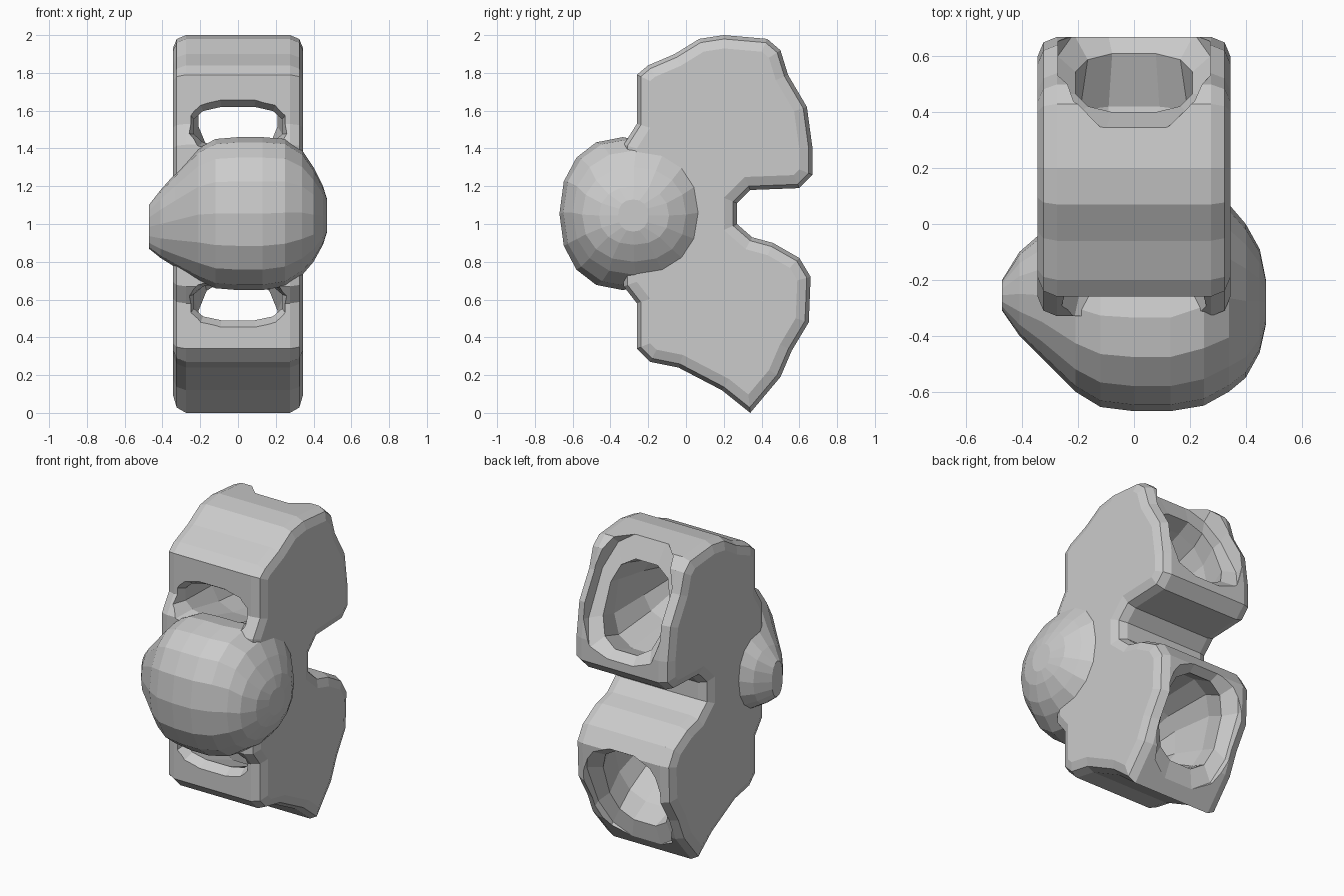
import bpy, bmesh
from math import cos, sin, pi, copysign

if "Cube" in bpy.data.objects:
    bpy.data.objects.remove(bpy.data.objects["Cube"])


def loft(name, rings, bevel=0):
    """Skin a list of equal-length point rings, cap both ends, round the cap rims."""
    bm = bmesh.new()
    vs = [[bm.verts.new(p) for p in r] for r in rings]
    n = len(vs[0])
    for a, b in zip(vs, vs[1:]):
        for i in range(n):
            j = (i + 1) % n
            bm.faces.new((a[i], a[j], b[j], b[i]))
    caps = [bm.faces.new(vs[0]), bm.faces.new(vs[-1])]
    bmesh.ops.recalc_face_normals(bm, faces=bm.faces)
    if bevel:
        rim = [e for f in caps for e in f.edges]
        bmesh.ops.bevel(bm, geom=rim, offset=bevel, segments=2, profile=.5,
                        affect='EDGES')
    me = bpy.data.meshes.new(name)
    bm.to_mesh(me)
    bm.free()
    ob = bpy.data.objects.new(name, me)
    bpy.context.collection.objects.link(ob)
    return ob


def spow(v, e):
    return copysign(abs(v) ** e, v)


def tunnel_ring(top, bottom, hw, n=12):
    """Rounded-rectangle ring spanning two (y, z) points, half width hw."""
    pts = []
    for i in range(n):
        a = 2 * pi * (i + 0.5) / n
        t = 0.5 + 0.5 * spow(sin(a), 0.75) / sin(pi * 5 / 12) ** 0.75
        pts.append((hw * spow(cos(a), 0.75),
                    bottom[0] + (top[0] - bottom[0]) * t,
                    bottom[1] + (top[1] - bottom[1]) * t))
    return pts


def boolean(ob, other, op):
    m = ob.modifiers.new(op.lower(), 'BOOLEAN')
    m.object, m.operation, m.solver = other, op, 'EXACT'
    bpy.context.view_layer.objects.active = ob
    bpy.context.view_layer.update()
    bpy.ops.object.modifier_apply(modifier=m.name)
    bpy.data.objects.remove(other)


# Body: side profile (y, z) extruded across x with rounded side edges
profile = [(-.33, 1.42), (-.26, 1.53), (-.26, 1.79), (-.20, 1.84),
           (-.06, 1.90), (.07, 1.98), (.20, 2.0), (.43, 1.98), (.50, 1.92),
           (.54, 1.79), (.64, 1.62), (.67, 1.40), (.67, 1.26), (.60, 1.19),
           (.34, 1.18), (.27, 1.11), (.27, 1.00), (.35, .93), (.46, .90),
           (.60, .82), (.66, .72), (.65, .48), (.56, .33), (.50, .19),
           (.34, 0), (.19, .12), (-.04, .24), (-.19, .27), (-.26, .34),
           (-.26, .58), (-.33, .67)]
body = loft("body", [[(x, y, z) for y, z in profile] for x in (-.345, .345)], .07)

# Upper and lower hollows, flared at both mouths and wider inside
upper = [((-.42, 1.75), (-.42, 1.36), .30), ((-.20, 1.62), (-.20, 1.41), .24),
         ((.08, 1.75), (.08, 1.33), .25), ((.30, 1.83), (.42, 1.29), .25),
         ((.40, 1.86), (.61, 1.36), .215),
         ((.34, 2.0), (.72, 1.28), .28), ((.55, 2.2), (1.0, 1.28), .28)]
lower = [((-.42, .72), (-.42, .36), .30), ((-.20, .69), (-.20, .49), .24),
         ((.08, .78), (.08, .38), .25), ((.44, .79), (.28, .25), .25),
         ((.60, .70), (.42, .19), .215),
         ((.72, .77), (.40, .07), .28), ((1.0, .77), (.65, -.15), .28)]
for name, spec in (("upper_tunnel", upper), ("lower_tunnel", lower)):
    boolean(body, loft(name, [tunnel_ring(*s) for s in spec]), 'DIFFERENCE')

# Front ball: elliptical slices (x, y front, y back, z low, z high)
slices = [(-.472, -.31, -.20, .87, 1.10), (-.41, -.40, -.10, .82, 1.18),
          (-.33, -.48, -.03, .77, 1.27), (-.21, -.60, .0, .70, 1.40),
          (-.12, -.655, .0, .66, 1.45), (.0, -.67, .0, .65, 1.46),
          (.13, -.67, .0, .65, 1.46), (.25, -.65, .06, .67, 1.45),
          (.34, -.60, .07, .73, 1.39), (.40, -.55, .0, .80, 1.30),
          (.45, -.46, -.09, .89, 1.20), (.472, -.36, -.20, .96, 1.13)]
rings = []
for x, y0, y1, z0, z1 in slices:
    rings.append([(x, (y0 + y1) / 2 + (y1 - y0) / 2 * spow(cos(2 * pi * i / 16), .9),
                   (z0 + z1) / 2 + (z1 - z0) / 2 * spow(sin(2 * pi * i / 16), .9))
                  for i in range(16)])
boolean(body, loft("front_ball", rings), 'UNION')
